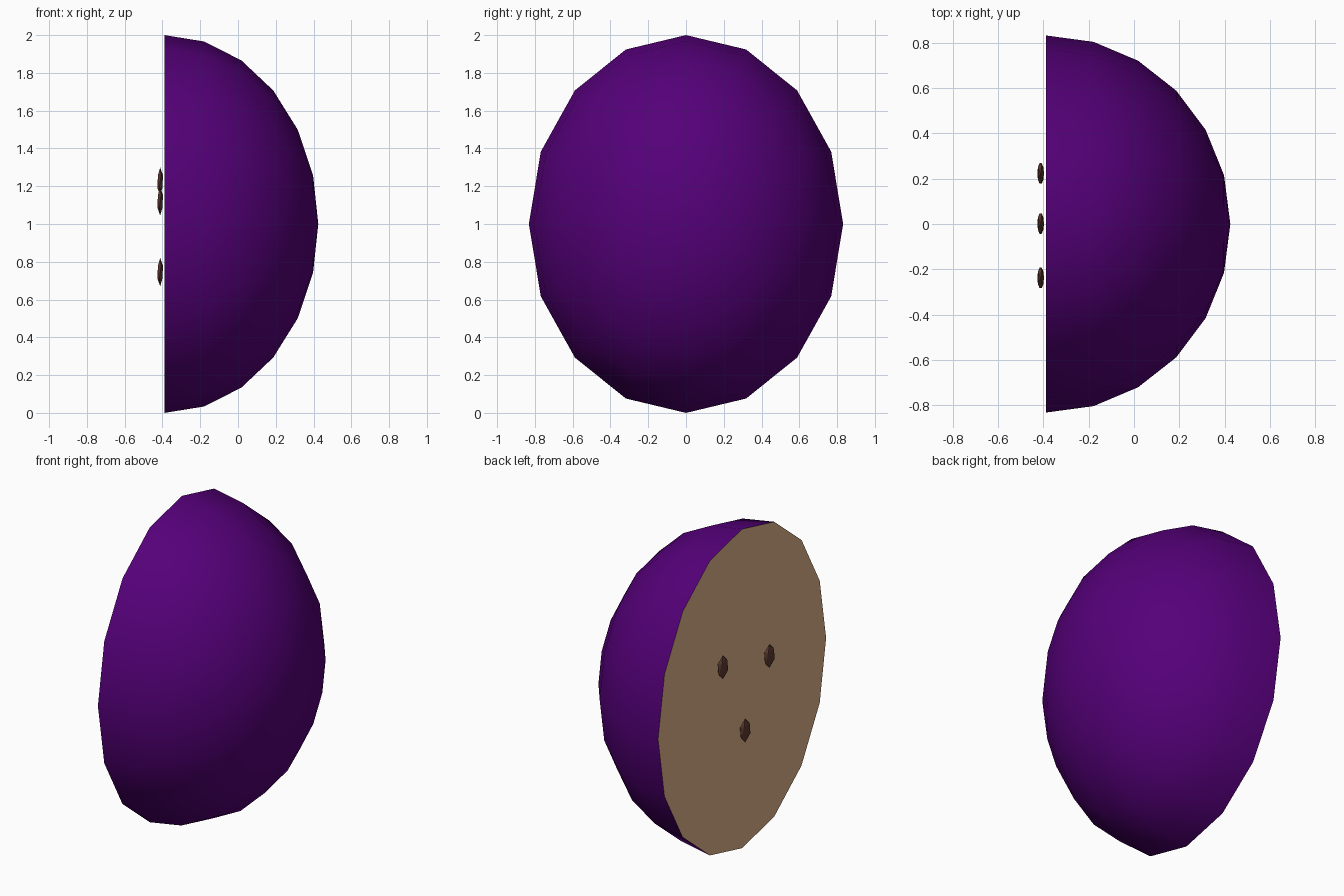
import bpy, bmesh, math
from mathutils import Matrix

if "Cube" in bpy.data.objects:
    bpy.data.objects.remove(bpy.data.objects["Cube"])


def material(name, rgb):
    m = bpy.data.materials.new(name)
    m.diffuse_color = (*rgb, 1)
    m.use_nodes = True
    m.node_tree.nodes["Principled BSDF"].inputs["Base Color"].default_value = m.diffuse_color
    return m


purple = material("purple skin", (0.09, 0.0, 0.19))
tan = material("tan flesh", (0.73, 0.46, 0.26))
brown = material("dark brown seed", (0.11, 0.04, 0.028))


def add_object(name, bm, mats):
    me = bpy.data.meshes.new(name)
    bm.to_mesh(me)
    bm.free()
    for m in mats:
        me.materials.append(m)
    ob = bpy.data.objects.new(name, me)
    bpy.context.collection.objects.link(ob)
    return ob


# half fruit: upper half of a sphere, pole turned to +x, closed by a flat cut face
bm = bmesh.new()
bmesh.ops.create_uvsphere(bm, u_segments=16, v_segments=12, radius=1)
bmesh.ops.delete(bm, geom=[v for v in bm.verts if v.co.z < -0.01], context='VERTS')
for f in bm.faces:
    f.smooth = True
rim = [e for e in bm.edges if e.is_boundary]
for f in bmesh.ops.contextual_create(bm, geom=rim)["faces"]:
    f.material_index = 1
    f.smooth = False
for e in rim:
    e.smooth = False
bm.transform(Matrix.Translation((-0.389, 0, 1))
             @ Matrix.Diagonal((0.814, 0.832, 1, 1))
             @ Matrix.Rotation(math.pi / 2, 4, 'Y'))
bmesh.ops.recalc_face_normals(bm, faces=bm.faces)
add_object("half_fruit", bm, [purple, tan])

# three faceted seeds just in front of the cut face
for i, (y, z) in enumerate([(0.223, 1.225), (0.002, 0.745), (-0.238, 1.12)]):
    bm = bmesh.new()
    bmesh.ops.create_icosphere(bm, subdivisions=1, radius=1)
    bm.transform(Matrix.Translation((-0.412, y, z))
                 @ Matrix.Diagonal((0.0165, 0.053, 0.075, 1)))
    add_object(f"seed_{i + 1}", bm, [brown])
